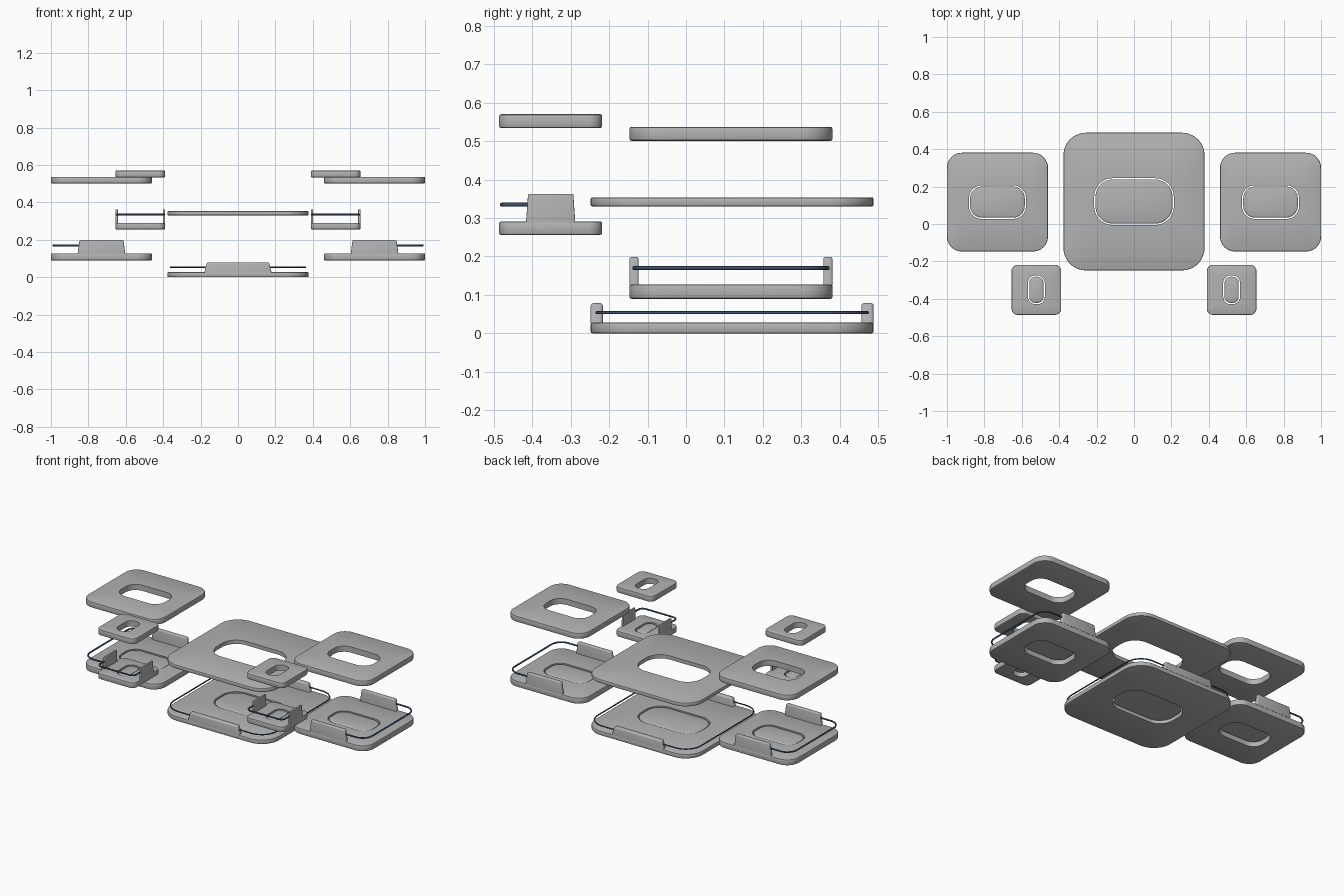
import bpy
import bmesh
from math import cos, sin, pi
from mathutils import Vector

if "Cube" in bpy.data.objects:
    bpy.data.objects.remove(bpy.data.objects["Cube"])


def material(name, rgb):
    mat = bpy.data.materials.new(name)
    mat.use_nodes = True
    mat.diffuse_color = (*rgb, 1)
    mat.node_tree.nodes["Principled BSDF"].inputs["Base Color"].default_value = (*rgb, 1)
    return mat


GREY = material("light grey", (0.45, 0.45, 0.45))
BLUE = material("dark blue", (0.05, 0.09, 0.17))


def finish(bm, name, mat):
    bmesh.ops.recalc_face_normals(bm, faces=bm.faces)
    mesh = bpy.data.meshes.new(name)
    bm.to_mesh(mesh)
    bm.free()
    mesh.materials.append(mat)
    obj = bpy.data.objects.new(name, mesh)
    bpy.context.collection.objects.link(obj)
    bpy.ops.object.select_all(action="DESELECT")
    obj.select_set(True)
    bpy.context.view_layer.objects.active = obj
    bpy.ops.object.shade_smooth_by_angle(angle=0.6)
    return obj


def rounded_rect(centre, half, radius, inset=0, steps=10):
    """Outline of a rectangle with round corners, counter-clockwise."""
    r = max(radius - inset, 0.002)
    points = []
    for corner, (sx, sy) in enumerate([(1, 1), (-1, 1), (-1, -1), (1, -1)]):
        for i in range(steps + 1):
            a = (corner + i / steps) * pi / 2
            points.append((centre[0] + sx * (half[0] - inset - r) + r * cos(a),
                           centre[1] + sy * (half[1] - inset - r) + r * sin(a)))
    return points


def loft(name, rings, closed):
    """Skin (outline, z) rings; closed joins last to first, otherwise ends are capped."""
    bm = bmesh.new()
    loops = [[bm.verts.new((x, y, z)) for x, y in outline] for outline, z in rings]
    pairs = list(zip(loops, loops[1:]))
    if closed:
        pairs.append((loops[-1], loops[0]))
    else:
        bm.faces.new(loops[0])
        bm.faces.new(loops[-1])
    for a, b in pairs:
        for i in range(len(a)):
            j = (i + 1) % len(a)
            bm.faces.new((a[i], a[j], b[j], b[i]))
    return finish(bm, name, GREY)


def plate(name, c, half, radius, slot, slot_r, z0, z1):
    """Rounded slab with a rounded slot through it."""
    e = 0.005
    outer = lambda inset: rounded_rect(c, half, radius, inset)
    inner = rounded_rect(c, slot, slot_r)
    loft(name, [(outer(e), z0), (outer(e * 0.3), z0 + e * 0.3), (outer(0), z0 + e),
                (outer(0), z1 - e), (outer(e * 0.3), z1 - e * 0.3), (outer(e), z1),
                (inner, z1), (inner, z0)], True)


def plug(name, c, slot, slot_r, z0, z1):
    """Thin softly edged button that sits in the slot with a small gap."""
    ring = lambda inset: rounded_rect(c, slot, slot_r, inset)
    loft(name, [(ring(0.007), z0), (ring(0.007), z1 - 0.005),
                (ring(0.011), z1 - 0.002), (ring(0.018), z1)], False)


def tab(name, c, size, z0, z1, long_axis):
    """Upright clip, narrowing upward along its long side."""
    bm = bmesh.new()
    bmesh.ops.create_cube(bm, size=1)
    for v in bm.verts:
        top = v.co.z > 0
        v.co = Vector((v.co.x * size[0], v.co.y * size[1], z1 if top else z0))
        if top:
            v.co[long_axis] *= 0.92
        v.co += Vector((c[0], c[1], 0))
    edges = [e for e in bm.edges if any(v.co.z > z1 - 0.001 for v in e.verts)]
    bmesh.ops.bevel(bm, geom=edges, offset=min(size) * 0.25, segments=3,
                    profile=0.5, affect="EDGES")
    finish(bm, name, GREY)


def wire(name, points, radius):
    curve = bpy.data.curves.new(name, "CURVE")
    curve.dimensions = "3D"
    curve.bevel_depth = radius
    curve.bevel_resolution = 2
    curve.use_fill_caps = True
    spline = curve.splines.new("POLY")
    spline.points.add(len(points) - 1)
    for p, co in zip(spline.points, points):
        p.co = (*co, 1)
    curve.materials.append(BLUE)
    obj = bpy.data.objects.new(name, curve)
    bpy.context.collection.objects.link(obj)


def half_loop(c, half, radius, inset, z, direction, start):
    """The part of the rounded outline on one side, ending inside the tabs."""
    axis = 0 if direction[0] else 1
    sign = direction[axis]
    pts = [Vector(p) for p in rounded_rect(c, half, radius, inset)]
    pts = [p for p in pts if (p[axis] - c[axis]) * sign > 0]
    # walk from one tab to the other
    pts.sort(key=lambda p: (p[1 - axis], (p[axis] - c[axis]) * sign
                            * (1 if p[1 - axis] < c[1 - axis] else -1)))
    first, last = pts[0].copy(), pts[-1].copy()
    first[axis] = last[axis] = c[axis] + sign * start
    return [(p.x, p.y, z) for p in [first, *pts, last]]


def unit(name, c, half, radius, slot, slot_r, base, lid, tab_top, tab_len, tab_thick,
         wire_z, wire_r, sides):
    """Base with plug, two tabs and wire, and a lid floating above."""
    plate(name + "_base", c, half, radius, slot, slot_r, *base)
    plug(name + "_plug", c, slot, slot_r, base[1] - 0.011, base[1])
    plate(name + "_lid", c, half, radius, slot, slot_r, *lid)
    axis = 0 if sides[0][0] else 1
    for s, end in ((-1, "first"), (1, "second")):
        pos = list(c)
        pos[1 - axis] += s * (half[1 - axis] - tab_thick / 2)
        size = (tab_len, tab_thick) if axis == 0 else (tab_thick, tab_len)
        tab(f"{name}_{end}_tab", pos, size, base[1] - 0.002, tab_top, axis)
    for i, d in enumerate(sides):
        wire(f"{name}_wire_{i + 1}",
             half_loop(c, half, radius, tab_thick / 2, wire_z, d, tab_len * 0.4), wire_r)


# large middle unit, wired on both sides
unit("middle", (0, 0.12), (0.377, 0.368), 0.12, (0.213, 0.125), 0.1,
     (0, 0.028), (0.33, 0.354), 0.079, 0.36, 0.032, 0.054, 0.004, [(1, 0), (-1, 0)])

# mirrored outer units
for s, side in ((1, "left"), (-1, "right")):
    unit(side + "_rear", (s * 0.73, 0.117), (0.27, 0.264), 0.08, (0.153, 0.09), 0.07,
         (0.09, 0.127), (0.501, 0.537), 0.199, 0.255, 0.024, 0.17, 0.005, [(s, 0)])
    unit(side + "_front", (s * 0.522, -0.352), (0.133, 0.134), 0.035, (0.045, 0.077), 0.04,
         (0.256, 0.291), (0.534, 0.57), 0.363, 0.128, 0.013, 0.335, 0.005, [(0, -1)])
